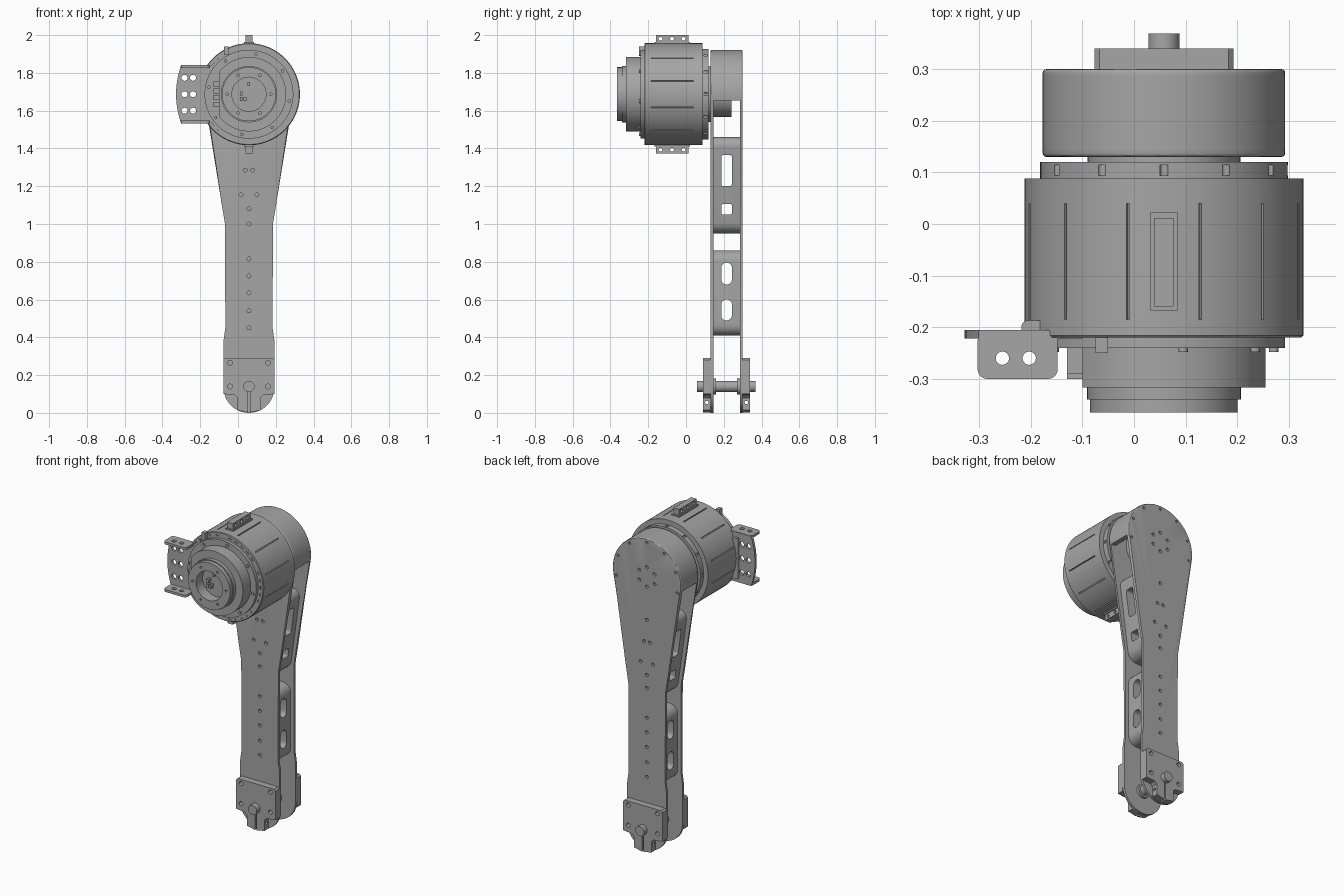
import bpy, bmesh
from math import sin, cos, pi, radians
from mathutils import Matrix, Vector

cube = bpy.data.objects.get("Cube")
if cube:
    bpy.data.objects.remove(cube)

CX, CZ = 0.058, 1.687          # motor axis (runs along y)
MID_Y = 0.215                  # plane between the two leg plates

grey = bpy.data.materials.new("machined grey")
grey.use_nodes = True
grey.diffuse_color = (0.38, 0.38, 0.38, 1)
grey.node_tree.nodes["Principled BSDF"].inputs["Base Color"].default_value = grey.diffuse_color
parts = []


# ---------- helpers ----------
def make(name, bm):
    bmesh.ops.recalc_face_normals(bm, faces=bm.faces)
    mesh = bpy.data.meshes.new(name)
    bm.to_mesh(mesh)
    bm.free()
    mesh.materials.append(grey)
    ob = bpy.data.objects.new(name, mesh)
    bpy.context.collection.objects.link(ob)
    parts.append(ob)
    return ob


def cyl(bm, p, r, depth, axis="Y", seg=16):
    turn = {"X": Matrix.Rotation(pi / 2, 4, "Y"), "Y": Matrix.Rotation(pi / 2, 4, "X"), "Z": Matrix()}[axis]
    bmesh.ops.create_cone(bm, cap_ends=True, segments=seg, radius1=r, radius2=r, depth=depth,
                          matrix=Matrix.Translation(p) @ turn)


def box(bm, lo, hi, matrix=Matrix(), round_axis=None, r=0.01):
    lo, hi = Vector(lo), Vector(hi)
    verts = bmesh.ops.create_cube(bm, size=1, matrix=Matrix.Translation((lo + hi) / 2)
                                  @ Matrix.Diagonal((*(hi - lo), 1)))["verts"]
    if round_axis is not None:
        edges = {e for v in verts for e in v.link_edges
                 if abs(e.verts[0].co[round_axis] - e.verts[1].co[round_axis]) > 1e-5}
        bmesh.ops.bevel(bm, geom=list(edges), offset=r, segments=5, profile=0.5, affect="EDGES")
    else:
        bmesh.ops.transform(bm, matrix=matrix, verts=verts)


def prism(bm, outline, y0, y1):
    face = bm.faces.new([bm.verts.new((x, y0, z)) for x, z in outline])
    out = bmesh.ops.extrude_face_region(bm, geom=[face])["geom"]
    bmesh.ops.translate(bm, vec=(0, y1 - y0, 0), verts=[g for g in out if isinstance(g, bmesh.types.BMVert)])


def lathe(name, profile, seg=96):
    bm = bmesh.new()
    verts = [bm.verts.new((CX + r, y, CZ)) for r, y in profile]
    edges = [bm.edges.new(pair) for pair in zip(verts, verts[1:])]
    bmesh.ops.spin(bm, geom=verts + edges, cent=(CX, 0, CZ), axis=(0, 1, 0), angle=2 * pi, steps=seg)
    bmesh.ops.remove_doubles(bm, verts=bm.verts, dist=1e-5)
    return make(name, bm)


def cut(ob, bm):
    tool = make("cutter", bm)
    parts.remove(tool)
    tool.hide_render = True
    mod = ob.modifiers.new("cut", "BOOLEAN")
    mod.operation, mod.solver, mod.object = "DIFFERENCE", "EXACT", tool
    bpy.context.view_layer.update()
    mesh = bpy.data.meshes.new_from_object(ob.evaluated_get(bpy.context.evaluated_depsgraph_get()))
    ob.modifiers.clear()
    ob.data = mesh
    bpy.data.objects.remove(tool)


def around(degrees):
    """Frame whose z axis points outward from the motor axis."""
    return Matrix.Translation((CX, 0, CZ)) @ Matrix.Rotation(radians(degrees), 4, "Y")


def arc(cx, cz, r, a0, a1, n):
    angles = [radians(a0 + (a1 - a0) * i / n) for i in range(n + 1)]
    return [(cx + r * cos(a), cz + r * sin(a)) for a in angles]


# ---------- motor housing with rear ring and hub ----------
housing = lathe("motor_housing", [
    (0, -0.24), (0.235, -0.24), (0.235, -0.22), (0.266, -0.22), (0.27, -0.216), (0.27, 0.088),
    (0.24, 0.088), (0.24, 0.12), (0.148, 0.12), (0.148, 0.145), (0.12, 0.145), (0.12, 0.24), (0, 0.24)])
bm = bmesh.new()
for i in range(12):
    box(bm, (-0.003, -0.185, 0.256), (0.003, 0.04, 0.28), around(15 + 30 * i))   # cooling grooves
    cyl(bm, around(30 * i) @ Vector((0, 0.104, 0.24)), 0.008, 0.02)              # ring notches
for i in range(36):
    if i % 6:
        box(bm, (-0.011, -0.23, 0.248), (0.011, -0.214, 0.256), around(10 * i))  # rim slots
cut(housing, bm)

# ---------- stepped front cover with recess ----------
cover = lathe("front_cover", [
    (0, -0.30), (0.09, -0.30), (0.09, -0.365), (0.143, -0.365), (0.143, -0.34), (0.149, -0.34),
    (0.149, -0.317), (0.197, -0.317), (0.197, -0.23), (0, -0.23)])
bm = bmesh.new()
box(bm, (-0.2, -0.33, 1.4), (-0.1, -0.22, 1.95))
for i in range(6):
    cyl(bm, around(30 + 60 * i) @ Vector((0, -0.365, 0.115)), 0.007, 0.02)
cut(cover, bm)

bm = bmesh.new()
for i in range(8):
    cyl(bm, around(10 + 45 * i) @ Vector((0, -0.242, 0.216)), 0.009, 0.012)
make("cover_screws", bm)

bm = bmesh.new()
for x, z in ((0.01, 1.65), (0.03, 1.65), (0.01, 1.68), (0.05, 1.73)):
    box(bm, (x, -0.325, z), (x + 0.014, -0.295, z + 0.022))
make("recess_connectors", bm)

bm = bmesh.new()
for i in range(4):
    z = 1.62 + 0.036 * i
    box(bm, (-0.13, -0.30 + 0.01 * (i % 2), z), (-0.095, -0.235, z + 0.026))
box(bm, (-0.075, -0.25, 1.895), (-0.05, -0.22, 1.94))
make("side_connectors", bm)

# ---------- drilled mounting tabs above and below the housing ----------
for name, angle in (("top_tab", 0), ("bottom_tab", 180)):
    frame = around(angle)
    bm = bmesh.new()
    box(bm, (-0.019, -0.16, 0.255), (0.019, 0.012, 0.313), frame)
    box(bm, (-0.026, -0.168, 0.255), (0.026, 0.022, 0.277), frame)
    tab = make(name, bm)
    bm = bmesh.new()
    for y in (-0.135, -0.074, -0.013):
        cyl(bm, frame @ Vector((0, y, 0.294)), 0.01, 0.1, "X")
    cut(tab, bm)

# ---------- side bracket: web, two flanges and root ----------
bm = bmesh.new()
prism(bm, arc(0.13, CZ, 0.458, 160.5, 199.5, 12) + [(-0.14, 1.535), (-0.1, 1.49), (-0.1, 1.88), (-0.14, 1.84)],
      -0.222, -0.205)
web = make("bracket_web", bm)
bm = bmesh.new()
for x in (-0.283, -0.238):
    for dz in (-0.087, 0, 0.087):
        cyl(bm, (x, -0.21, CZ + dz), 0.016, 0.1)
cut(web, bm)
for name, z in (("bracket_upper_flange", 1.827), ("bracket_lower_flange", 1.533)):
    bm = bmesh.new()
    box(bm, (-0.303, -0.30, z), (-0.148, -0.207, z + 0.015), round_axis=2, r=0.018)
    flange = make(name, bm)
    bm = bmesh.new()
    for x in (-0.255, -0.203):
        cyl(bm, (x, -0.26, z), 0.013, 0.1, "Z")
    cut(flange, bm)
bm = bmesh.new()
box(bm, (-0.218, -0.215, 1.56), (-0.15, -0.187, 1.81), round_axis=2, r=0.012)
make("bracket_root", bm)

# ---------- arched shell joining the plates round the motor ----------
bm = bmesh.new()
prism(bm, arc(CX, CZ, 0.235, -8, 188, 48) + arc(CX, CZ, 0.2, 188, -8, 48), 0.144, 0.286)
make("arch_shell", bm)

# ---------- leg plates ----------
side = [(0.145, 1.11), (0.127, 1.0), (0.125, 0.45), (0.135, 0.38)]
leg = (arc(CX, CZ, 0.235, 190, -10, 48) + [(CX + w, z) for w, z in side]
       + arc(CX, 0.135, 0.135, 0, -180, 24) + [(CX - w, z) for w, z in reversed(side)])
holes = [(0, z) for z in (0.45, 0.54, 0.635, 0.725, 0.815, 1.0, 1.08)]
holes += [(s * w, z) for s in (-1, 1) for w, z in ((0.042, 1.155), (0.02, 1.285))]
for name, outer, inner in (("front_plate", 0.13, 0.145), ("back_plate", 0.30, 0.285)):
    bm = bmesh.new()
    prism(bm, leg, outer, inner)
    rim = [e for e in bm.edges if all(abs(v.co.y - outer) < 1e-5 and v.co.z > 1.5 for v in e.verts)]
    bmesh.ops.bevel(bm, geom=rim, offset=0.007, segments=3, profile=0.5, affect="EDGES")
    plate = make(name, bm)
    bm = bmesh.new()
    for x, z in holes:
        cyl(bm, (CX + x, inner, z), 0.01, 0.1)
    if name == "back_plate":
        cyl(bm, (CX, inner, 1.42), 0.01, 0.1)
        for i in range(6):
            cyl(bm, around(60 * i) @ Vector((0, outer, 0.06)), 0.01, 0.08)
        for i in range(-3, 4):
            cyl(bm, around(34 * i) @ Vector((0, outer, 0.213)), 0.008, 0.02)
    cut(plate, bm)

# ---------- spacers between the plates, with windows ----------
spacers = (("upper_spacer", 0.95, 1.46, 0.1, 0.17, ((1.2, 1.365, 0.012), (1.05, 1.105, 0.008))),
           ("lower_spacer", 0.41, 0.86, 0.103, 0.103, ((0.68, 0.795, 0.026), (0.49, 0.6, 0.026))))
for name, z0, z1, w0, w1, windows in spacers:
    bm = bmesh.new()
    prism(bm, [(CX - w0, z0), (CX + w0, z0), (CX + w1, z1), (CX - w1, z1)], 0.144, 0.286)
    corners = [e for e in bm.edges if abs(e.verts[0].co.y - e.verts[1].co.y) > 0.1]
    bmesh.ops.bevel(bm, geom=corners, offset=0.055, segments=6, profile=0.5, affect="EDGES")
    spacer = make(name, bm)
    bm = bmesh.new()
    for a, b, r in windows:
        box(bm, (-0.4, MID_Y - 0.028, a), (0.5, MID_Y + 0.028, b), round_axis=0, r=r)
    cut(spacer, bm)

# ---------- split end clamps and cross pin ----------
shape = [(0.125, 0.29), (0.135, 0.28), (0.135, 0.1), (0.075, 0.095), (0.06, 0.08), (0.06, 0.014), (0.0, 0.002)]
outline = [(CX + x, z) for x, z in shape] + [(CX - x, z) for x, z in reversed(shape[:-1])]
for name, y0, y1 in (("front_clamp", 0.09, 0.131), ("back_clamp", 0.299, 0.34)):
    bm = bmesh.new()
    prism(bm, outline, y0, y1)
    clamp = make(name, bm)
    bm = bmesh.new()
    box(bm, (CX - 0.005, y0 - 0.01, -0.01), (CX + 0.005, y1 + 0.01, 0.13))
    cut(clamp, bm)
    bm = bmesh.new()
    for x in (-0.1, 0.1):
        for z in (0.14, 0.265):
            cyl(bm, (CX + x, y0, z), 0.013, 0.2)
    cyl(bm, (CX, (y0 + y1) / 2, 0.055), 0.009, 0.3, "X")
    cut(clamp, bm)

bm = bmesh.new()
cyl(bm, (CX, 0.213, 0.14), 0.03, 0.312, seg=32)
make("cross_pin", bm)
bm = bmesh.new()
for y in (0.152, 0.278):
    cyl(bm, (CX, y, 0.14), 0.042, 0.016, seg=32)
make("pin_collars", bm)

# ---------- smooth shading on curved surfaces ----------
bpy.ops.object.select_all(action="DESELECT")
for ob in parts:
    ob.select_set(True)
bpy.context.view_layer.objects.active = parts[0]
bpy.ops.object.shade_smooth_by_angle(angle=radians(30))
